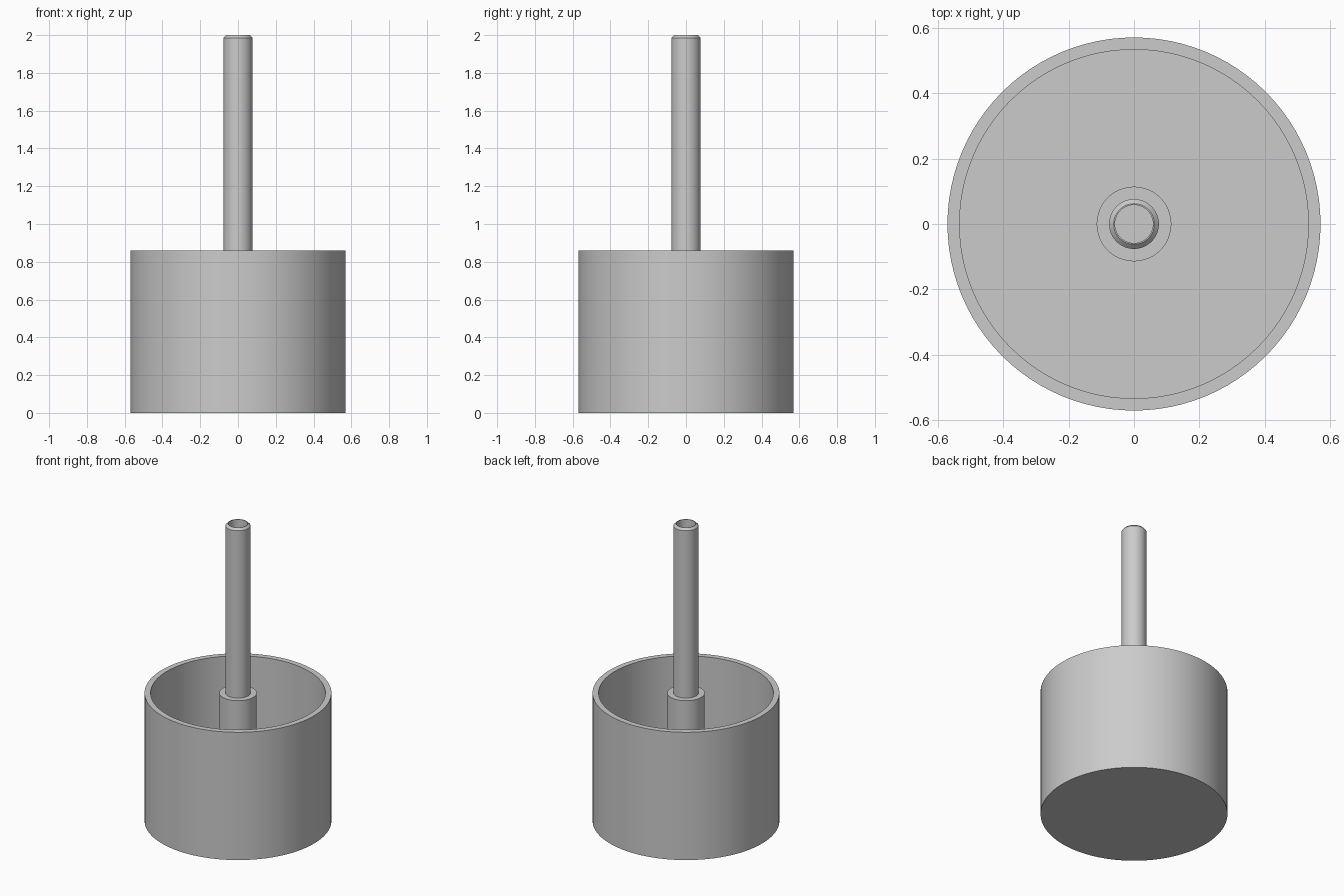
import bpy
import bmesh
import math
from mathutils import Matrix

cube = bpy.data.objects.get("Cube")
if cube:
    bpy.data.objects.remove(cube, do_unlink=True)

grey = bpy.data.materials.new("plain grey")
grey.use_nodes = True
colour = (0.6, 0.6, 0.6, 1.0)
grey.diffuse_color = colour
grey.node_tree.nodes["Principled BSDF"].inputs["Base Color"].default_value = colour


def lathe(name, profile, steps=96):
    """Revolve an (r, z) profile about the z axis."""
    bm = bmesh.new()
    verts = [bm.verts.new((r, 0, z)) for r, z in profile]
    edges = [bm.edges.new(pair) for pair in zip(verts, verts[1:])]
    bmesh.ops.spin(bm, geom=verts + edges, cent=(0, 0, 0), axis=(0, 0, 1),
                   angle=math.tau, steps=steps, use_merge=True)
    bmesh.ops.remove_doubles(bm, verts=bm.verts, dist=1e-5)
    bmesh.ops.recalc_face_normals(bm, faces=bm.faces)
    mesh = bpy.data.meshes.new(name)
    bm.to_mesh(mesh)
    bm.free()
    mesh.materials.append(grey)
    obj = bpy.data.objects.new(name, mesh)
    bpy.context.collection.objects.link(obj)
    bpy.ops.object.select_all(action='DESELECT')
    obj.select_set(True)
    bpy.context.view_layer.objects.active = obj
    bpy.ops.object.shade_smooth_by_angle(angle=math.radians(30))
    return obj


outer, inner = 0.57, 0.533
rim, floor = 0.86, 0.04
boss, stem, bore = 0.114, 0.076, 0.058
top, chamfer = 2.0, 0.014

# Open cup with a raised central boss that holds the stem
lathe("cup_and_boss", [
    (0, 0), (outer, 0), (outer, rim), (inner, rim), (inner, floor),
    (boss, floor), (boss, rim), (stem, rim), (stem, floor), (0, floor),
])

# Hollow stem with a chamfered upper lip
lathe("hollow_stem", [
    (0, floor), (stem, floor), (stem, top - chamfer), (stem - chamfer, top),
    (bore, top), (bore, floor + 0.02), (0, floor + 0.02),
], 64)
